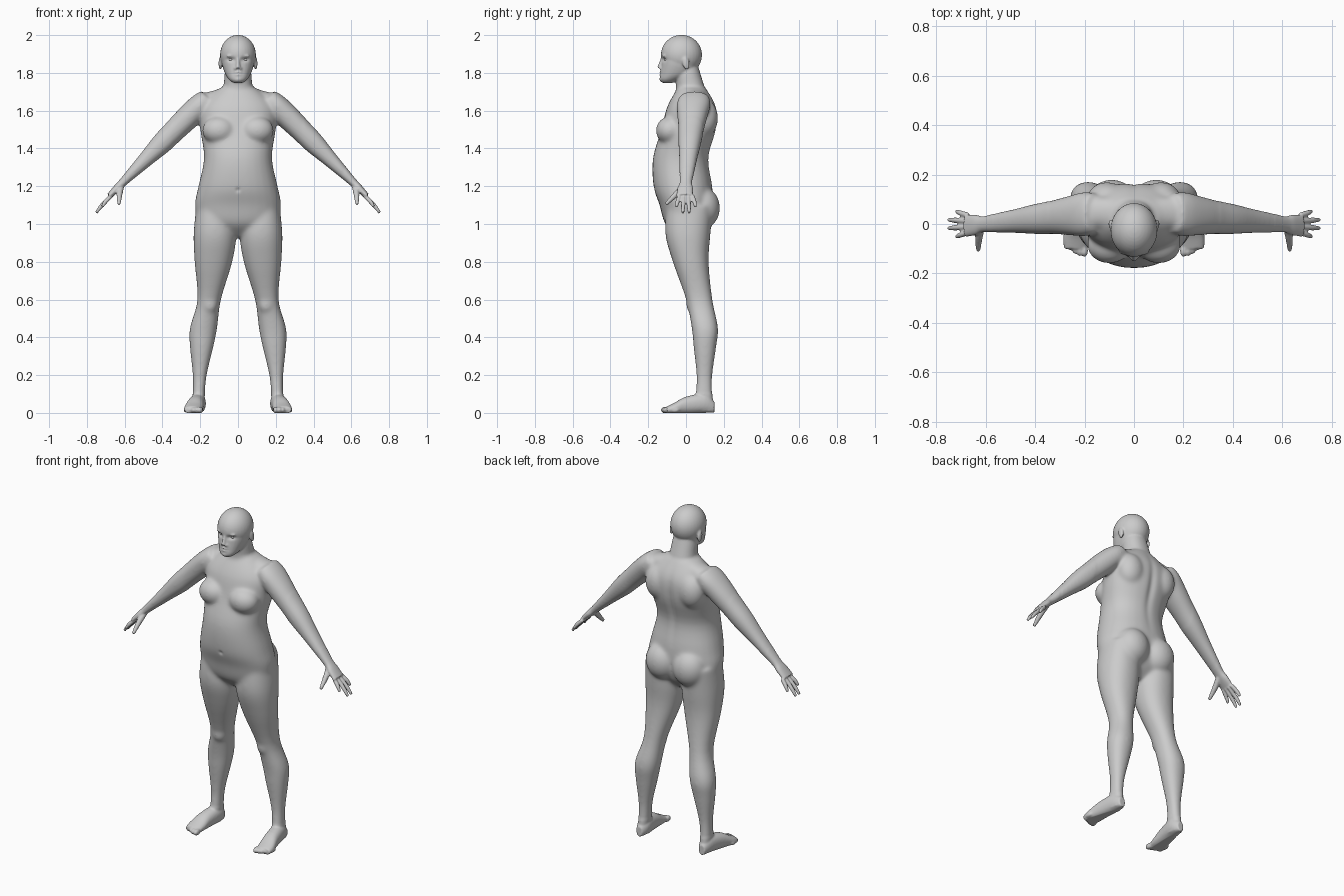
import bpy, bmesh, math
from mathutils import Vector, Matrix

cube = bpy.data.objects.get("Cube")
if cube:
    bpy.data.objects.remove(cube, do_unlink=True)

X, Y, Z = Vector((1, 0, 0)), Vector((0, 1, 0)), Vector((0, 0, 1))
ARM_NORMAL = (X + Z).normalized()
THUMB_NORMAL = (Y - Z).normalized()
SIDES = (1, -1)
body_bm = bmesh.new()


def blend(before, start, end, after, t):
    """Point on a smooth curve between start and end."""
    slope = end - before
    bend = 2 * before - 5 * start + 4 * end - after
    twist = 3 * (start - end) + after - before
    return start + t * (slope + t * (bend + t * twist)) / 2


def interpolate(rows, steps=4):
    """Add smooth in-between rows to a few given rows."""
    padded = [rows[0], *rows, rows[-1]]
    result = []
    for window in zip(padded, padded[1:], padded[2:], padded[3:]):
        for step in range(steps):
            result.append([blend(*values, step / steps) for values in zip(*window)])
    return result + [rows[-1]]


def rounded(value, power):
    return math.copysign(abs(value) ** (2 / power), value)


def tube(stations, u, v, side=1, power=2.2, count=28):
    """Closed loft; each station is x, y, z, radius along u, radius along v."""
    rings = []
    for x, y, z, radius_u, radius_v in interpolate(stations):
        ring = []
        for k in range(count):
            angle = math.tau * k / count
            point = Vector((x, y, z))
            point += u * radius_u * rounded(math.cos(angle), power)
            point += v * radius_v * rounded(math.sin(angle), power)
            point.x *= side
            ring.append(body_bm.verts.new(point))
        rings.append(ring)
    for low, high in zip(rings, rings[1:]):
        for k in range(count):
            following = (k + 1) % count
            body_bm.faces.new((low[k], low[following], high[following], high[k]))
    body_bm.faces.new(reversed(rings[0]))
    body_bm.faces.new(rings[-1])


def column(rows, side=1):
    """Upright loft; rows hold height, inner x, outer x, front y, back y."""
    stations = []
    for z, inner, outer, front, back in rows:
        stations.append(((inner + outer) / 2, (front + back) / 2, z,
                         (outer - inner) / 2, (back - front) / 2))
    tube(stations, X, Y, side)


def central(rows):
    """Upright loft on the middle plane; rows hold height, half width, front, back."""
    column([(z, -width, width, front, back) for z, width, front, back in rows])


def rod(start, middle, end, thick, thin, u, v, side):
    """Thin tapering limb such as a finger."""
    stations = [(*start, thick, thick), (*middle, thick, thick), (*end, thin, thin)]
    tube(stations, u, v, side, power=2, count=12)


def blob(center, radii, target=body_bm, tilt=0):
    place = Matrix.Translation(center) @ Matrix.Rotation(tilt, 4, 'X')
    bmesh.ops.create_uvsphere(target, u_segments=32, v_segments=20, radius=1,
                              matrix=place @ Matrix.Diagonal((*radii, 1)))


def pair(center, radii, target=body_bm, tilt=0):
    for side in SIDES:
        blob((center[0] * side, *center[1:]), radii, target, tilt)


def make_leg(side):
    column([(1.1, 0.04, 0.22, -0.1, 0.14), (0.95, 0.01, 0.235, -0.11, 0.13),
            (0.8, 0.03, 0.23, -0.07, 0.12), (0.6, 0.09, 0.215, 0, 0.14),
            (0.45, 0.11, 0.255, 0.03, 0.17), (0.35, 0.13, 0.255, 0.04, 0.16),
            (0.2, 0.165, 0.24, 0.055, 0.14), (0.1, 0.175, 0.24, 0.05, 0.14),
            (0.01, 0.18, 0.24, 0.03, 0.15)], side)


def make_foot(side):
    tube([(0.21, 0.15, 0.03, 0.02, 0.03), (0.21, 0.1, 0.05, 0.04, 0.05),
          (0.225, 0, 0.04, 0.045, 0.046), (0.235, -0.06, 0.024, 0.05, 0.03),
          (0.238, -0.1, 0.015, 0.046, 0.02)], X, Z, side)
    for toe in range(5):
        size = 0.018 - toe / 1000
        curve = toe * toe * 0.003
        blob(((0.2 + toe * 0.019) * side, curve - 0.108, 0.015), (size * 0.8, 0.026, size))


def make_arm(side):
    # The arm falls outward at a steady slope, so height and depth follow x
    rows = [(0.16, 0.08, 0.05), (0.2, 0.09, 0.062), (0.26, 0.08, 0.065),
            (0.33, 0.068, 0.06), (0.4, 0.06, 0.056), (0.48, 0.048, 0.042),
            (0.55, 0.04, 0.031), (0.61, 0.032, 0.022), (0.64, 0.041, 0.02),
            (0.68, 0.044, 0.015)]
    tube([(x, 0.06 - x / 10, 1.83 - x, deep, thick) for x, deep, thick in rows],
         Y, ARM_NORMAL, side)


def make_hand(side):
    # Fingers fan out, the middle two reaching furthest
    for finger in range(4):
        offset = finger - 1.5
        reach = 0.755 - 0.016 * offset * offset
        root = Vector((0.67, offset * 0.023, 1.15))
        tip = Vector((reach, offset * 0.034, 1.81 - reach))
        knuckle = root.lerp(tip, 0.6) + ARM_NORMAL * 0.004
        rod(root, knuckle, tip, 0.0115, 0.008, Y, ARM_NORMAL, side)
    rod((0.618, -0.01, 1.2), (0.627, -0.05, 1.16), (0.63, -0.107, 1.104),
        0.016, 0.009, X, THUMB_NORMAL, side)


# Torso
central([(0.93, 0.08, -0.04, 0.06), (1, 0.2, -0.11, 0.12),
         (1.1, 0.228, -0.14, 0.14), (1.2, 0.21, -0.172, 0.14),
         (1.35, 0.18, -0.175, 0.12), (1.5, 0.2, -0.13, 0.16),
         (1.62, 0.2, -0.1, 0.16), (1.72, 0.1, -0.045, 0.105)])
pair((0.1, -0.085, 1.495), (0.09, 0.075, 0.075))
pair((0.09, 0.09, 1.085), (0.1, 0.09, 0.11))
pair((0.11, 0.1, 1.56), (0.08, 0.07, 0.1))
for side in SIDES:
    tube([(0.02, 0.045, 1.69, 0.06, 0.045), (0.21, 0.045, 1.63, 0.07, 0.056)], Y, Z, side)

# Limbs
for side in SIDES:
    for make_part in (make_leg, make_foot, make_arm, make_hand):
        make_part(side)
pair((0.15, 0.035, 0.575), (0.042, 0.035, 0.05))

# Neck, skull and jaw
central([(1.62, 0.12, -0.06, 0.13), (1.72, 0.08, -0.052, 0.1),
         (1.8, 0.07, -0.06, 0.075), (1.85, 0.06, -0.05, 0.06)])
blob((0, -0.024, 1.895), (0.095, 0.109, 0.106))
central([(1.747, 0.025, -0.125, -0.07), (1.765, 0.048, -0.138, -0.03),
         (1.8, 0.07, -0.135, 0.04), (1.86, 0.087, -0.128, 0.07),
         (1.92, 0.08, -0.125, 0.06)])

# Nose, lips, chin, brows, nostrils and ears
tube([(0, -0.122, 1.885, 0.008, 0.01), (0, -0.13, 1.855, 0.009, 0.013),
      (0, -0.136, 1.825, 0.014, 0.018)], X, Y)
for height in (1.803, 1.79):
    blob((0, -0.13, height), (0.022, 0.011, 0.006))
blob((0, -0.129, 1.766), (0.02, 0.012, 0.014))
pair((0.036, -0.115, 1.889), (0.026, 0.011, 0.007))
pair((0.014, -0.131, 1.823), (0.008, 0.011, 0.008))
pair((0.094, 0, 1.85), (0.009, 0.019, 0.035), tilt=0.2)


def add_object(name, source):
    mesh = bpy.data.meshes.new(name)
    source.to_mesh(mesh)
    source.free()
    made = bpy.data.objects.new(name, mesh)
    bpy.context.collection.objects.link(made)
    return made


# Fuse all parts into one skin
bmesh.ops.recalc_face_normals(body_bm, faces=body_bm.faces)
body = add_object("body", body_bm)
fuse = body.modifiers.new("fuse", 'REMESH')
fuse.mode = 'VOXEL'
fuse.voxel_size = 0.005
depsgraph = bpy.context.evaluated_depsgraph_get()
skin = bpy.data.meshes.new_from_object(body.evaluated_get(depsgraph))
body.modifiers.clear()
body.data = skin
skin_bm = bmesh.new()
skin_bm.from_mesh(skin)


def relax(rule, times):
    verts = [vert for vert in skin_bm.verts if rule(abs(vert.co.x), vert.co.z)]
    for _ in range(times):
        bmesh.ops.smooth_vert(skin_bm, verts=verts, factor=0.5,
                              use_axis_x=True, use_axis_y=True, use_axis_z=True)


def press(center, radii, depth):
    """Push the skin along y with a soft round falloff."""
    for vert in skin_bm.verts:
        distance = sum(((p - c) / r) ** 2 for p, c, r in zip(vert.co, center, radii))
        if distance < 6:
            vert.co.y += depth * math.exp(-distance)


# Strong blending on the trunk and legs, lighter on arms, face, hands and feet
relax(lambda x, z: 0.1 < z < 1.735 and x < 0.35, 30)
relax(lambda x, z: 0.1 < z < 1.735 and x < 0.57, 10)
relax(lambda x, z: z > 1.72 or z < 0.12, 4)
relax(lambda x, z: x > 0.55, 2)

# Eye sockets, mouth line, navel and spine
for side in SIDES:
    press((0.036 * side, -0.118, 1.871), (0.02, 0.04, 0.011), 0.011)
press((0, -0.138, 1.7965), (0.022, 0.03, 0.003), 0.004)
press((0, -0.178, 1.18), (0.012, 0.04, 0.012), 0.006)
press((0, 0.16, 1.45), (0.022, 0.06, 0.18), -0.01)

# Flat soles
for vert in skin_bm.verts:
    vert.co.z = max(0, vert.co.z)
skin_bm.to_mesh(skin)
skin_bm.free()

# Eyeballs
eye_bm = bmesh.new()
pair((0.036, -0.1, 1.871), (0.015, 0.014, 0.01), eye_bm)
eyes = add_object("eyes", eye_bm)

colour = (0.6, 0.6, 0.6, 1)
grey = bpy.data.materials.new("plain grey")
grey.use_nodes = True
grey.diffuse_color = colour
grey.node_tree.nodes["Principled BSDF"].inputs["Base Color"].default_value = colour
for part in (body, eyes):
    part.data.materials.clear()
    part.data.materials.append(grey)
    part.data.shade_smooth()
